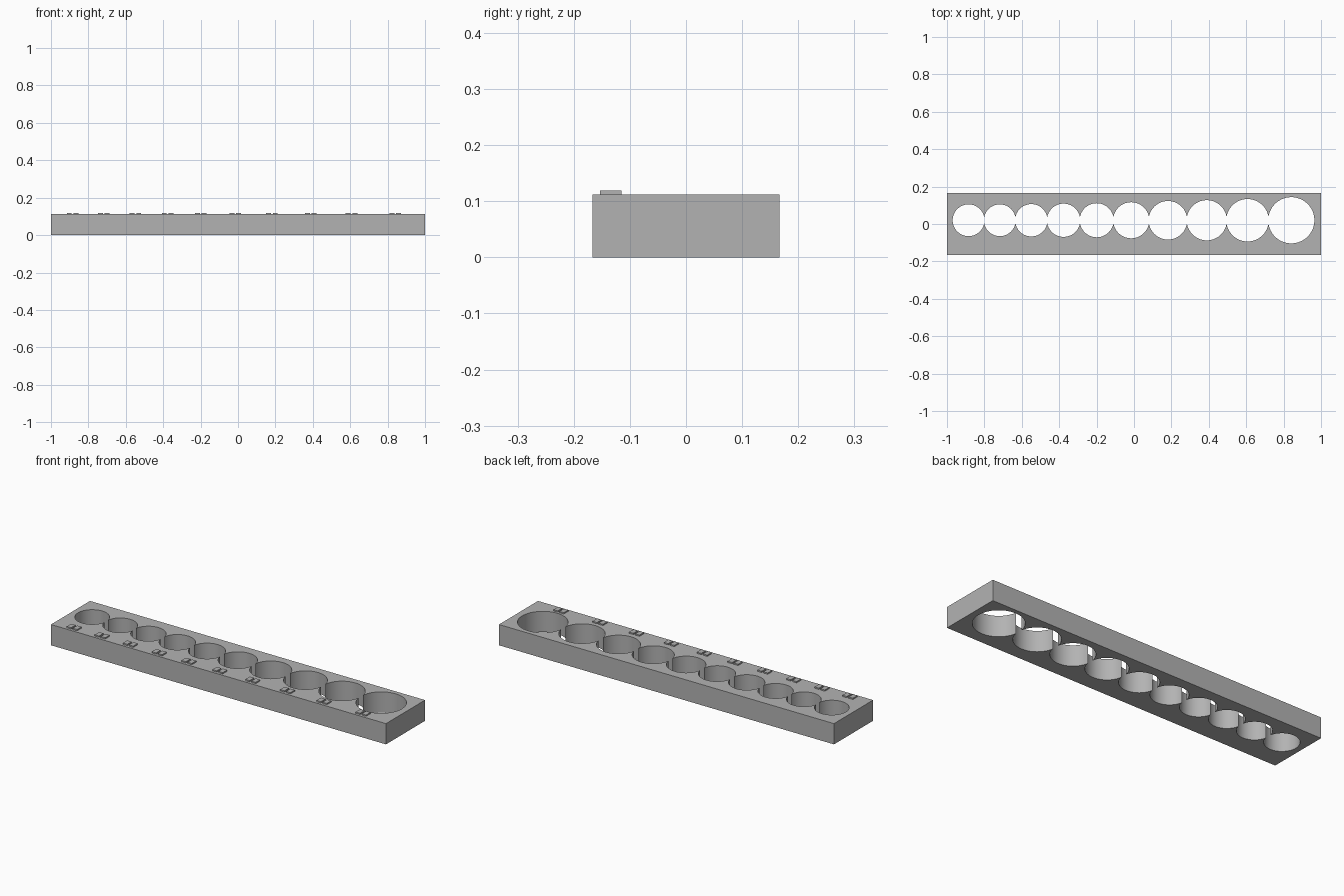
import bpy
import bmesh
import math
from mathutils import Matrix

cube = bpy.data.objects.get("Cube")
if cube:
    bpy.data.objects.remove(cube, do_unlink=True)

HEIGHT = 0.112
ROW_Y = 0.02
OVERLAP = 0.0015

grey = bpy.data.materials.new("plain grey")
grey.use_nodes = True
grey.diffuse_color = (0.45, 0.45, 0.45, 1)
grey.node_tree.nodes["Principled BSDF"].inputs["Base Color"].default_value = grey.diffuse_color


def make_object(name, bm):
    mesh = bpy.data.meshes.new(name)
    bm.to_mesh(mesh)
    bm.free()
    mesh.materials.append(grey)
    obj = bpy.data.objects.new(name, mesh)
    bpy.context.collection.objects.link(obj)
    return obj


def box(name, centre, size):
    bm = bmesh.new()
    bmesh.ops.create_cube(bm, size=1.0, matrix=Matrix.Translation(centre) @ Matrix.Diagonal((*size, 1)))
    return make_object(name, bm)


def cylinder(name, x, radius):
    bm = bmesh.new()
    bmesh.ops.create_cone(bm, cap_ends=True, segments=72, radius1=radius, radius2=radius,
                          depth=0.3, matrix=Matrix.Translation((x, ROW_Y, HEIGHT / 2)))
    return make_object(name, bm)


# Solid rectangular rail
rail = box("socket_rail", (0, 0, HEIGHT / 2), (2, 0.333, HEIGHT))

# Row of through holes that just break into one another, growing towards +x
edges = [-0.968, -0.801, -0.634, -0.464, -0.289, -0.11, 0.08, 0.283, 0.495, 0.719, 0.963]
for i, (left, right) in enumerate(zip(edges, edges[1:])):
    x = (left + right) / 2
    cutter = cylinder("hole_cutter", x, (right - left) / 2 + OVERLAP)
    cutter.hide_render = True
    mod = rail.modifiers.new("hole", 'BOOLEAN')
    mod.operation = 'DIFFERENCE'
    mod.solver = 'EXACT'
    mod.object = cutter
    bpy.context.view_layer.objects.active = rail
    bpy.ops.object.modifier_apply(modifier=mod.name)
    bpy.data.objects.remove(cutter, do_unlink=True)

    # Pair of plain raised marker pads in front of each hole
    for side in (-1, 1):
        box(f"marker_pad_{i + 1}", (x + side * 0.018, -0.134, HEIGHT + 0.003), (0.026, 0.038, 0.008))

# Smooth hole walls with crisp rims
bpy.ops.object.select_all(action='DESELECT')
rail.select_set(True)
bpy.context.view_layer.objects.active = rail
bpy.ops.object.shade_smooth_by_angle(angle=math.radians(30))
